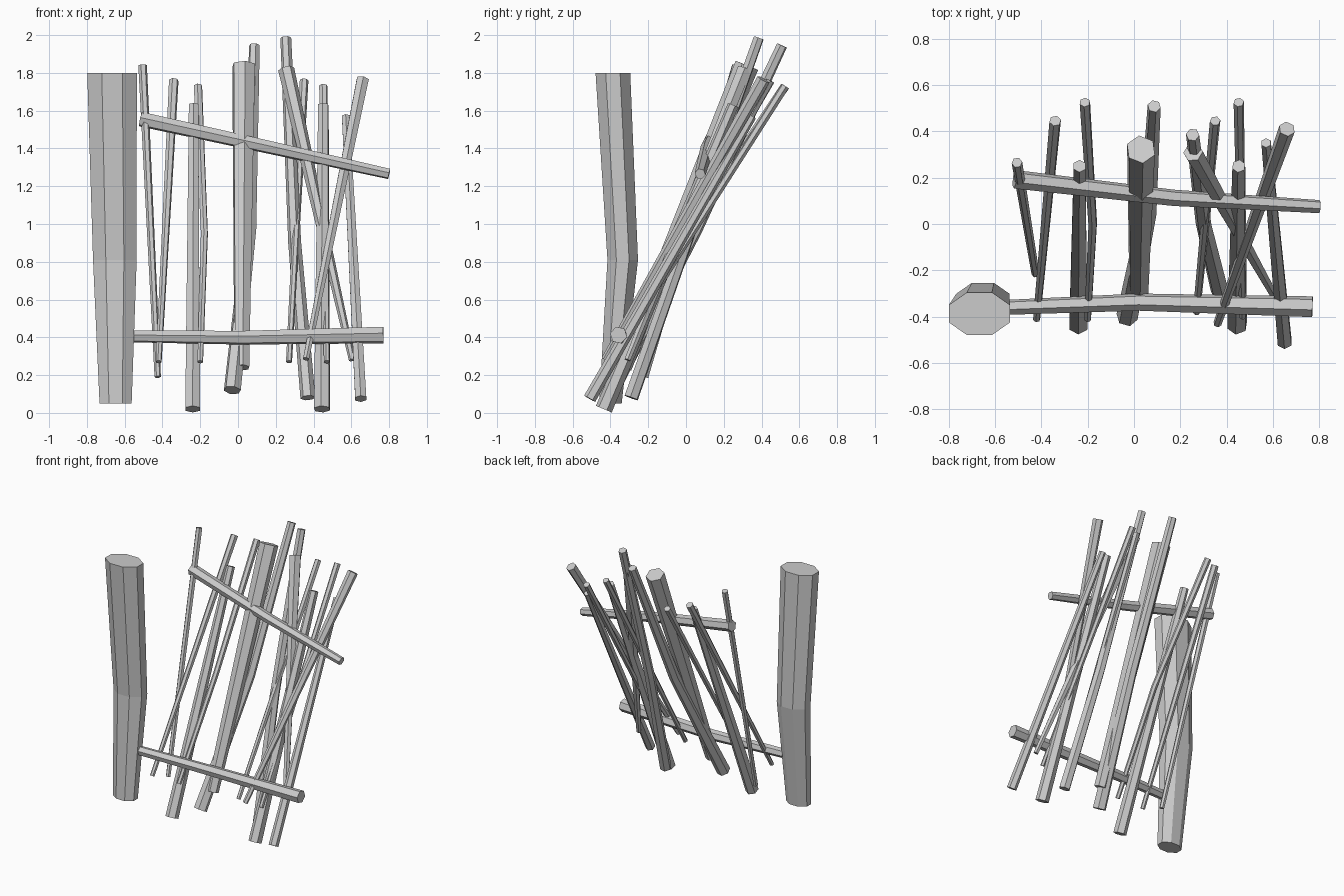
import bpy, bmesh, math
from mathutils import Vector

if "Cube" in bpy.data.objects:
    bpy.data.objects.remove(bpy.data.objects["Cube"])


def log(name, points, radii, sides=6, squash=1.0, turn=0.0, level=False):
    """Low-poly log lofted along a path; level=True keeps the rings horizontal."""
    pts = [Vector(p) for p in points]
    bm = bmesh.new()
    rings = []
    for i, (p, r) in enumerate(zip(pts, radii)):
        d = (pts[min(i + 1, len(pts) - 1)] - pts[max(i - 1, 0)]).normalized()
        if level:
            d = Vector((0, 0, 1))
        ref = Vector((1, 0, 0)) if abs(d.x) < 0.8 else Vector((0, 0, 1))
        u = (ref - d * ref.dot(d)).normalized()
        v = d.cross(u)
        ring = []
        for k in range(sides):
            a = turn + 2 * math.pi * k / sides
            ring.append(bm.verts.new(p + u * r * math.cos(a) + v * r * squash * math.sin(a)))
        rings.append(ring)
    for a, b in zip(rings, rings[1:]):
        for k in range(sides):
            n = (k + 1) % sides
            bm.faces.new((a[k], a[n], b[n], b[k]))
    bm.faces.new(rings[0][::-1])
    bm.faces.new(rings[-1])
    bmesh.ops.recalc_face_normals(bm, faces=bm.faces)
    mesh = bpy.data.meshes.new(name)
    bm.to_mesh(mesh)
    bm.free()
    ob = bpy.data.objects.new(name, mesh)
    bpy.context.collection.objects.link(ob)
    return ob


# Thick upright post
log("post", [(-.648, -.40, .05), (-.652, -.335, .81), (-.667, -.387, 1.80)],
    [.092, .125, .142], sides=8, squash=.70, turn=math.pi / 8, level=True)

# Cross rails
log("lower_rail", [(-.56, -.36, .405), (.02, -.337, .398), (.77, -.357, .412)],
    [.033, .038, .046], turn=.3)
log("upper_rail", [(-.515, .193, 1.555), (.17, .113, 1.405), (.80, .075, 1.265)],
    [.041, .036, .029], turn=.3)

# Leaning poles: path from bottom to top, then bottom and top radius
poles = [
    ([(-.425, -.215, .19), (-.505, .265, 1.84)], .017, .023),
    ([(-.42, -.41, .27), (-.34, .445, 1.76)], .016, .026),
    ([(-.20, -.41, .27), (-.178, .0, .95), (-.212, .525, 1.73)], .016, .024),
    ([(-.24, -.435, .02), (-.235, .25, 1.63)], .045, .029),
    ([(.02, -.33, .24), (.03, .322, 1.84)], .043, .065),
    ([(-.03, -.40, .12), (.06, .05, .97), (.087, .508, 1.945)], .047, .029),
    ([(.37, -.29, .08), (.30, .0, .90), (.253, .385, 1.985)], .040, .029),
    ([(.605, -.31, .28), (.255, .31, 1.82)], .018, .043),
    ([(.27, -.38, .27), (.35, .445, 1.76)], .016, .023),
    ([(.47, -.40, .27), (.452, .525, 1.73)], .016, .023),
    ([(.445, -.435, .02), (.452, .25, 1.63)], .046, .030),
    ([(.65, -.51, .075), (.57, .35, 1.57)], .034, .023),
    ([(.36, -.43, .285), (.66, .41, 1.765)], .018, .036),
]
for i, (path, r0, r1) in enumerate(poles, 1):
    n = len(path) - 1
    log(f"pole_{i:02d}", path, [r0 + (r1 - r0) * k / n for k in range(n + 1)], turn=i * .13)
